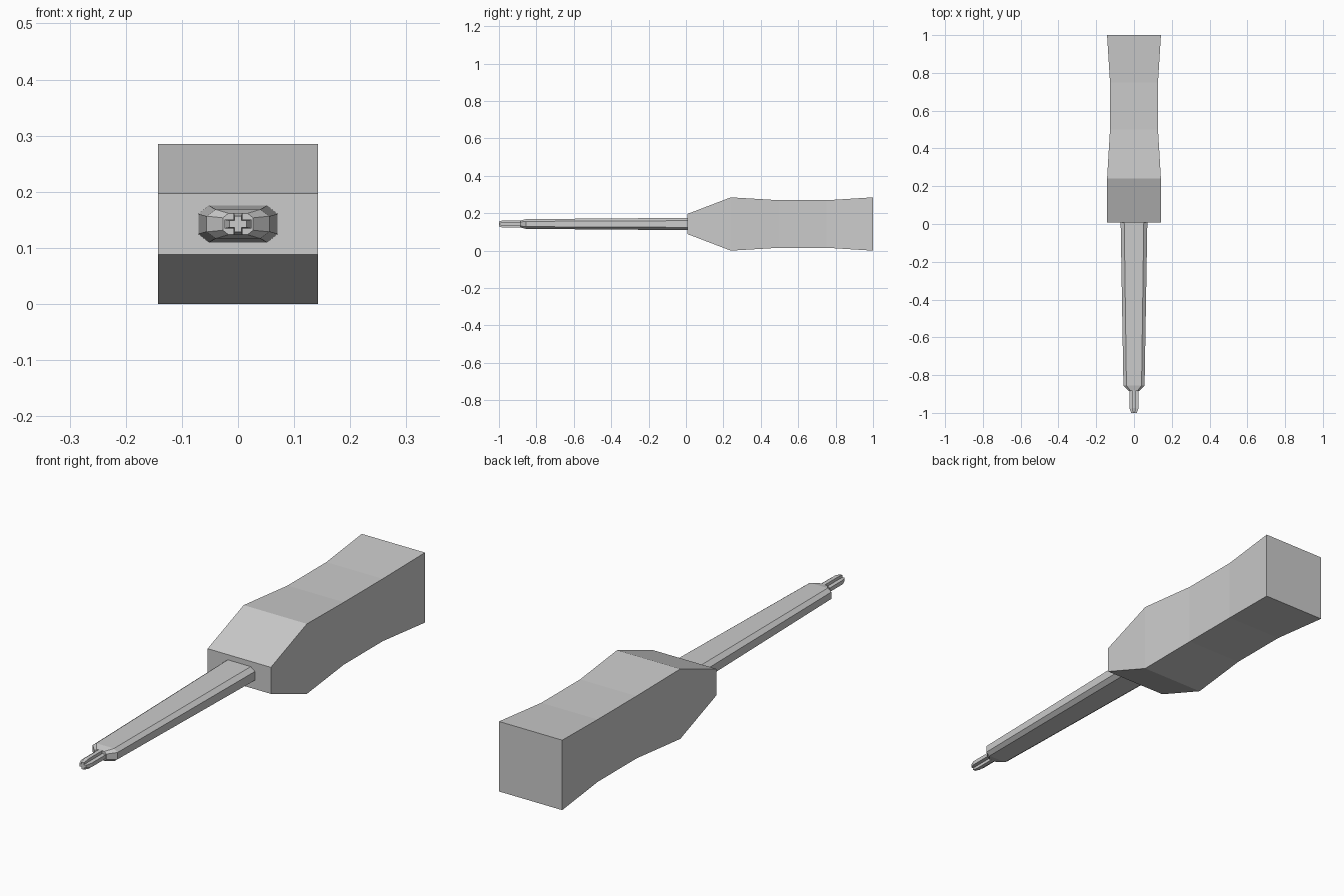
import bpy, bmesh

if "Cube" in bpy.data.objects:
    bpy.data.objects.remove(bpy.data.objects["Cube"])

CZ = 0.1425  # height of the tool's axis


def loft(name, sections):
    """Skin a list of (y, [(x, z), ...]) outlines, closing both ends."""
    bm = bmesh.new()
    rings = [[bm.verts.new((x, y, CZ + z)) for x, z in pts] for y, pts in sections]
    for a, b in zip(rings, rings[1:]):
        n = len(a)
        for i in range(n):
            j = (i + 1) % n
            bm.faces.new((a[i], a[j], b[j], b[i]))
    bm.faces.new(rings[0])
    bm.faces.new(rings[-1])
    bmesh.ops.recalc_face_normals(bm, faces=bm.faces)
    mesh = bpy.data.meshes.new(name)
    bm.to_mesh(mesh)
    bm.free()
    obj = bpy.data.objects.new(name, mesh)
    bpy.context.collection.objects.link(obj)
    return obj


def rect(w, h):
    return [(-w, -h), (w, -h), (w, h), (-w, h)]


def octagon(w, h, cx, cz):
    """Rectangle with its corners cut off by cx, cz."""
    return [(-w + cx, -h), (w - cx, -h), (w, -h + cz), (w, h - cz),
            (w - cx, h), (-w + cx, h), (-w, h - cz), (-w, -h + cz)]


def cross(w, h, t):
    """Plus-shaped outline with arm half-thickness t."""
    return [(-t, -h), (t, -h), (t, -t), (w, -t), (w, t), (t, t),
            (t, h), (-t, h), (-t, t), (-w, t), (-w, -t), (-t, -t)]


# Handle: square grip, waisted in the middle, wedge at the front
loft("handle", [
    (0.008, rect(0.1425, 0.054)),
    (0.24, rect(0.1425, 0.1425)),
    (0.50, rect(0.127, 0.127)),
    (0.75, rect(0.127, 0.127)),
    (1.00, rect(0.1425, 0.1425)),
])

# Shaft: flattened octagon, slightly tapered, with a chamfered nose
loft("shaft", [
    (-0.885, octagon(0.027, 0.019, 0.010, 0.008)),
    (-0.855, octagon(0.056, 0.026, 0.016, 0.012)),
    (0.03, octagon(0.071, 0.033, 0.019, 0.015)),
])

# Bit: cross-shaped driver tip
loft("driver_bit", [
    (-1.00, cross(0.015, 0.014, 0.006)),
    (-0.975, cross(0.024, 0.020, 0.008)),
    (-0.87, cross(0.024, 0.020, 0.008)),
])
